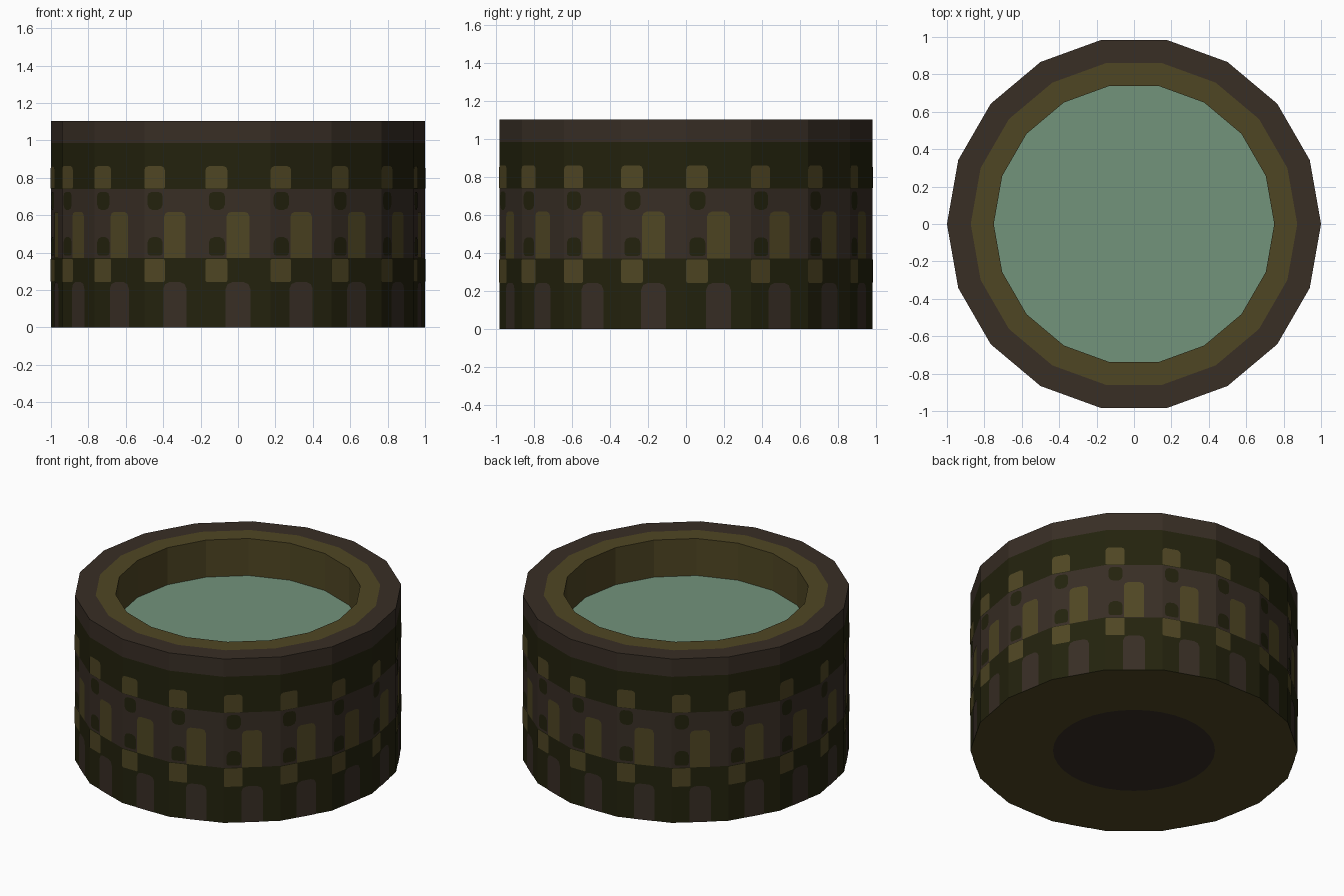
import bpy, math

if "Cube" in bpy.data.objects:
    bpy.data.objects.remove(bpy.data.objects["Cube"])

N = 18            # sides of the drum
H = 1.105         # total height
WATER_Z = 0.855


def material(name, rgb):
    m = bpy.data.materials.new(name)
    lin = [((c / 255 + 0.055) / 1.055) ** 2.4 if c > 10 else c / 255 / 12.92 for c in rgb]
    m.diffuse_color = (*lin, 1)
    m.use_nodes = True
    m.node_tree.nodes["Principled BSDF"].inputs["Base Color"].default_value = m.diffuse_color
    return m


BROWN, GREEN, OLIVE, WATER = range(4)
MATS = [material("dark_brown", (56, 46, 37)), material("dark_green", (35, 34, 13)),
        material("olive", (79, 70, 35)), material("water_green", (114, 147, 123))]


def build(name, verts, faces, mats):
    me = bpy.data.meshes.new(name)
    me.from_pydata(verts, [], faces)
    for m in MATS:
        me.materials.append(m)
    for p, i in zip(me.polygons, mats):
        p.material_index = i
    ob = bpy.data.objects.new(name, me)
    bpy.context.collection.objects.link(ob)
    return ob


def ring(r, z, n=N):
    return [(r * math.cos(2 * math.pi * i / n), r * math.sin(2 * math.pi * i / n), z)
            for i in range(n)]


# Drum: outer banded wall, two-tone rim and inner wall down to the water
profile = [(1, 0), (1, 0.37), (1, 0.74), (1, 0.985), (1, H), (0.873, H), (0.75, H), (0.75, WATER_Z)]
band_colours = [GREEN, BROWN, GREEN, BROWN, BROWN, OLIVE, OLIVE]
verts = [v for r, z in profile for v in ring(r, z)]
faces, mats = [], []
for b, colour in enumerate(band_colours):
    for i in range(N):
        j = (i + 1) % N
        faces.append((b * N + i, b * N + j, (b + 1) * N + j, (b + 1) * N + i))
        mats.append(colour)
build("drum", verts, faces, mats)

# Underside: olive ring around a round brown centre
verts = ring(1, 0) + ring(0.495, 0, 2 * N)
faces, mats = [], []
for i in range(N):
    j = (i + 1) % N
    faces.append((j, i, N + 2 * i, N + 2 * i + 1, N + 2 * j))
    mats.append(OLIVE)
faces.append(tuple(reversed(range(N, 3 * N))))
build("underside", verts, faces, mats + [BROWN])

# Water surface
build("water", ring(0.75, WATER_Z), [tuple(range(N))], [WATER])


def plates(name, colour, u0, u1, z0, z1, low=0.02, high=0.02):
    """One thin painted panel per side; low / high cut the bottom / top corners."""
    side = 2 * math.sin(math.pi / N)
    d = math.cos(math.pi / N) + 0.002
    a, b = (u0 - 0.5) * side, (u1 - 0.5) * side
    shape = []
    for x, z, c, sx, sz in ((a, z0, low, 1, 1), (b, z0, low, -1, 1),
                            (b, z1, high, -1, -1), (a, z1, high, 1, -1)):
        if c == 0:
            shape.append((x, z))
            continue
        pts = [(x, z + sz * c), (x + sx * c * 0.3, z + sz * c * 0.3), (x + sx * c, z)]
        shape += pts if sx * sz > 0 else pts[::-1]
    verts, faces = [], []
    for i in range(N):
        t = 2 * math.pi * (i + 0.5) / N
        faces.append(tuple(range(len(verts), len(verts) + len(shape))))
        verts += [(d * math.cos(t) - x * math.sin(t), d * math.sin(t) + x * math.cos(t), z)
                  for x, z in shape]
    build(name, verts, faces, [colour] * N)


# Painted pattern, repeated on every side
plates("base_blocks", BROWN, 0.31, 0.69, 0, 0.242, low=0, high=0.035)
plates("lower_squares", OLIVE, 0.0, 0.335, 0.243, 0.366, low=0.008, high=0.008)
plates("lower_dots", GREEN, 0.05, 0.30, 0.385, 0.483, low=0.014, high=0.03)
plates("tall_panels", OLIVE, 0.325, 0.675, 0.37, 0.618, low=0, high=0.025)
plates("upper_dots", GREEN, 0.05, 0.30, 0.628, 0.725, low=0.03, high=0.025)
plates("upper_squares", OLIVE, 0.0, 0.335, 0.743, 0.862, low=0.006, high=0.02)
